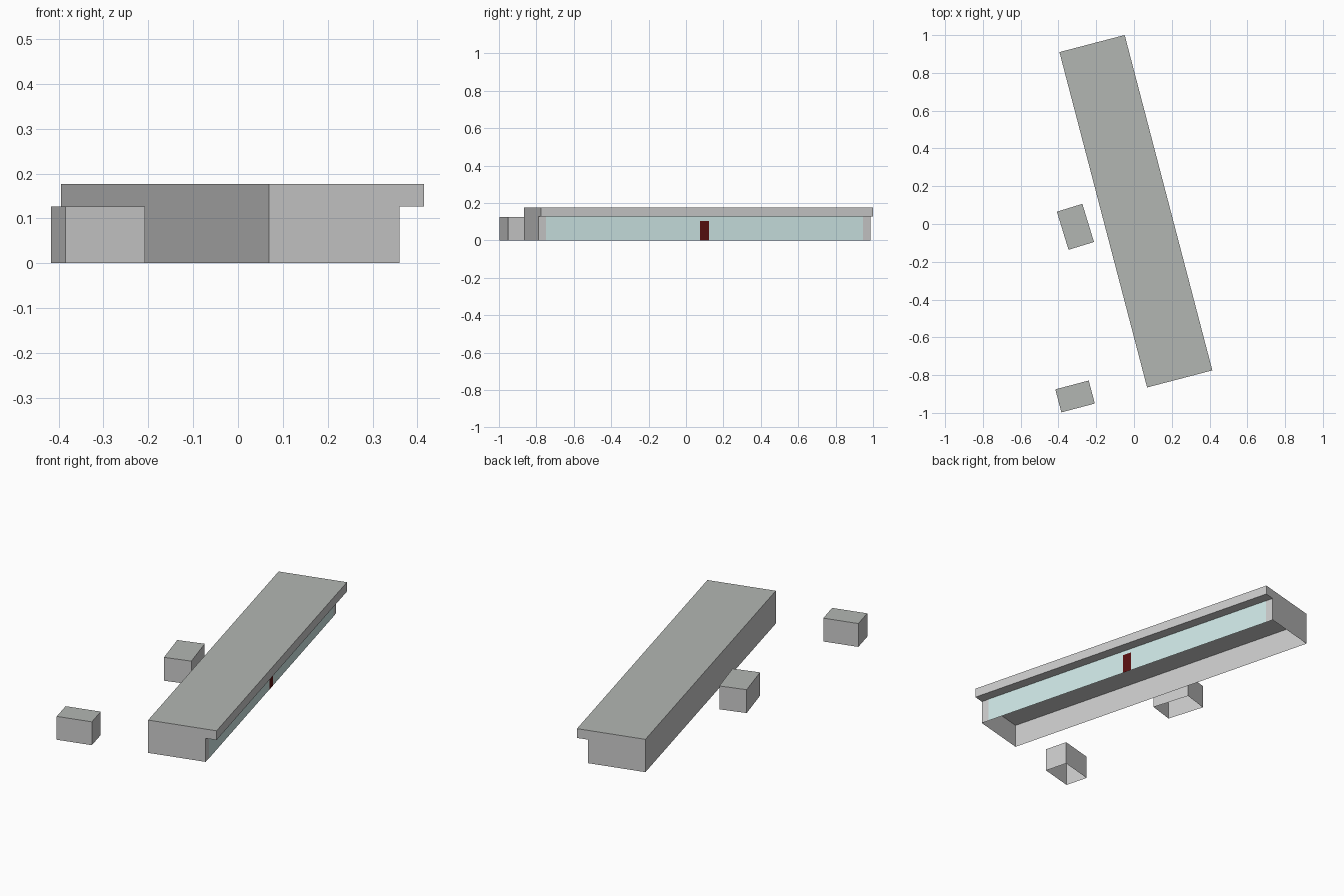
import bpy, bmesh, math
from mathutils import Matrix

if "Cube" in bpy.data.objects:
    bpy.data.objects.remove(bpy.data.objects["Cube"])


def material(name, rgb):
    m = bpy.data.materials.new(name)
    m.diffuse_color = (*rgb, 1)
    m.use_nodes = True
    m.node_tree.nodes["Principled BSDF"].inputs["Base Color"].default_value = m.diffuse_color
    return m


WALL = material("wall_grey", (0.8, 0.8, 0.78))
ROOF = material("roof_grey", (0.45, 0.47, 0.45))
GLASS = material("glass_tint", (0.62, 0.8, 0.79))
RED = material("door_red", (0.1, 0.005, 0.005))


def finish(name, bm, loc, angle, mats):
    mesh = bpy.data.meshes.new(name)
    bm.to_mesh(mesh)
    bm.free()
    for m in mats:
        mesh.materials.append(m)
    ob = bpy.data.objects.new(name, mesh)
    bpy.context.collection.objects.link(ob)
    ob.matrix_world = Matrix.Translation(loc) @ Matrix.Rotation(math.radians(angle), 4, 'Z')
    return ob


def shell(name, profile, half_len, loc, angle, ceiling=None):
    """Extrude an x-z profile along y, leaving the bottom open."""
    bm = bmesh.new()
    front = [bm.verts.new((x, -half_len, z)) for x, z in profile]
    back = [bm.verts.new((x, half_len, z)) for x, z in profile]
    bm.faces.new(front)
    bm.faces.new(back)
    for i in range(len(profile) - 1):
        bm.faces.new((front[i], front[i + 1], back[i + 1], back[i]))
    bmesh.ops.recalc_face_normals(bm, faces=bm.faces)
    bm.normal_update()
    top = max(z for _, z in profile)
    for f in bm.faces:
        if min(v.co.z for v in f.verts) > top - 1e-5:
            f.material_index = 1
    # flat ceiling inside, facing down
    if ceiling:
        x0, x1, z = ceiling
        bm.faces.new([bm.verts.new(p) for p in (
            (x0, -half_len, z), (x0, half_len, z), (x1, half_len, z), (x1, -half_len, z))])
    return finish(name, bm, loc, angle, (WALL, ROOF))


def panel(name, x, half_width, height, loc, angle, mat):
    """Upright rectangle facing local +x."""
    bm = bmesh.new()
    bm.faces.new([bm.verts.new((x, y, z)) for y, z in (
        (-half_width, 0), (half_width, 0), (half_width, height), (-half_width, height))])
    return finish(name, bm, loc, angle, (mat,))


# Long hall with roof overhang along its right side
POS, ANG = (0.01, 0.0675, 0), 14.65
A, B, LOW, TOP = 0.1785, 0.1215, 0.127, 0.177
shell("main_hall", [(-A, 0), (-A, TOP), (A, TOP), (A, LOW), (B, LOW), (B, 0)],
      0.9175, POS, ANG, ceiling=(-A, B, LOW))

# Glazed front and its door
panel("glass_front", B + 0.001, 0.876, LOW, POS, ANG, GLASS)
panel("door", B + 0.002, 0.026, 0.104, POS, ANG, RED)

# Two small outbuildings
for name, w, d, loc, ang in (("middle_outbuilding", 0.141, 0.211, (-0.31, -0.015, 0), 17),
                             ("front_outbuilding", 0.183, 0.126, (-0.312, -0.913, 0), 14.8)):
    h = w / 2
    shell(name, [(-h, 0), (-h, 0.126), (h, 0.126), (h, 0)], d / 2, loc, ang)
